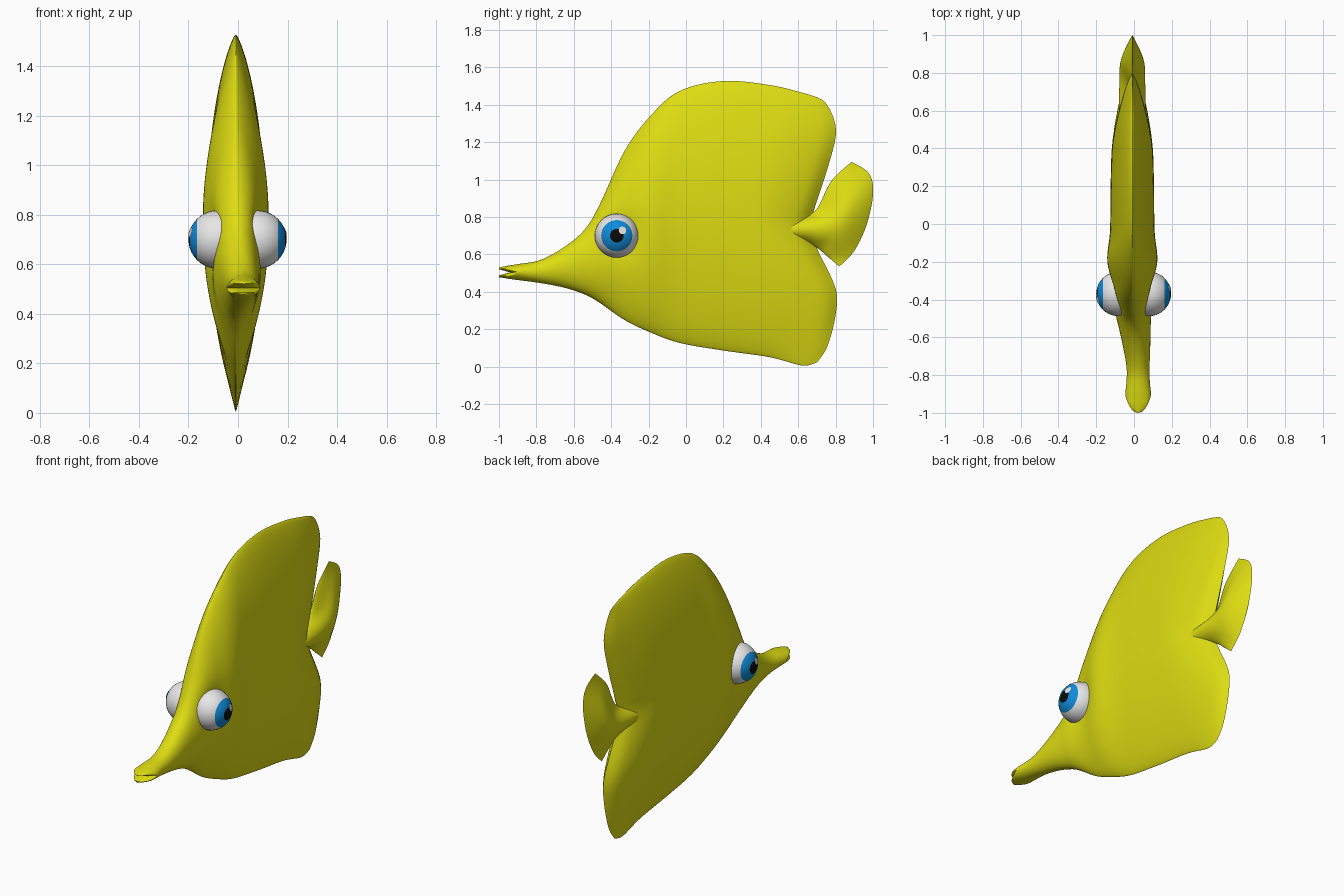
import bpy, bmesh, math
from mathutils import Vector, Matrix

if "Cube" in bpy.data.objects:
    bpy.data.objects.remove(bpy.data.objects["Cube"])


def material(name, rgb):
    m = bpy.data.materials.new(name)
    m.use_nodes = True
    m.diffuse_color = (*rgb, 1)
    bsdf = next(n for n in m.node_tree.nodes if n.type == 'BSDF_PRINCIPLED')
    bsdf.inputs["Base Color"].default_value = (*rgb, 1)
    bsdf.inputs["Roughness"].default_value = 0.6
    return m


yellow = material("yellow skin", (0.73, 0.72, 0.006))
white = material("eye white", (0.8, 0.8, 0.8))
blue = material("iris blue", (0.005, 0.26, 0.7))
black = material("pupil black", (0.003, 0.003, 0.003))


def finish(name, bm, mats):
    mesh = bpy.data.meshes.new(name)
    bm.to_mesh(mesh)
    bm.free()
    for m in mats:
        mesh.materials.append(m)
    ob = bpy.data.objects.new(name, mesh)
    bpy.context.collection.objects.link(ob)
    bpy.ops.object.select_all(action='DESELECT')
    ob.select_set(True)
    bpy.context.view_layer.objects.active = ob
    bpy.ops.object.shade_smooth_by_angle(angle=math.radians(60))
    return ob


def spline(points, steps):
    """Catmull-Rom curve through tuples of any length."""
    pts = [points[0], *points, points[-1]]
    out = []
    for a, b, c, d in zip(pts, pts[1:], pts[2:], pts[3:]):
        for k in range(steps):
            u = k / steps
            out.append(tuple(q + 0.5 * u * (r - p + u * (2*p - 5*q + 4*r - s + u * (3*(q - r) + s - p)))
                             for p, q, r, s in zip(a, b, c, d)))
    return out + [tuple(points[-1])]


def lookup(curve, t):
    for (t0, d0), (t1, d1) in zip(curve, curve[1:]):
        if t <= t1:
            return d0 + (d1 - d0) * (t - t0) / max(t1 - t0, 1e-9)
    return curve[-1][1]


def smooth(a, b, x):
    u = min(1, max(0, (x - a) / (b - a)))
    return u * u * (3 - 2 * u)


def loft(name, columns, centre):
    """Two mirrored sheets of (y, z, half width) columns, welded at the rim."""
    bm = bmesh.new()
    for side in (1, -1):
        grid = [[bm.verts.new((centre(y) + side * w, y, z)) for y, z, w in col] for col in columns]
        for a, b in zip(grid, grid[1:]):
            for i in range(len(a) - 1):
                bm.faces.new((a[i], b[i], b[i + 1], a[i + 1]))
    bmesh.ops.remove_doubles(bm, verts=bm.verts, dist=0.0002)
    bmesh.ops.recalc_face_normals(bm, faces=bm.faces)
    return finish(name, bm, [yellow])


ROWS = 48
heights = [(1 - math.cos(math.pi * i / ROWS)) / 2 for i in range(ROWS + 1)]
EYE_Y, EYE_Z, EYE_R = -0.37, 0.70, 0.118

# Body: stations of y, bottom z, top z, half width
stations = [(-1, .478, .53, .064), (-.95, .47, .54, .068), (-.9, .463, .548, .067),
            (-.78, .447, .57, .06), (-.65, .422, .64, .072), (-.54, .385, .735, .086),
            (-.46, .34, .87, .1), (-.33, .25, 1.15, .112), (-.195, .185, 1.335, .134),
            (-.035, .127, 1.473, .118), (.2, .086, 1.527, .115), (.45, .05, 1.505, .105),
            (.62, .006, 1.465, .06), (.7, .022, 1.44, 0)]
# Rear edge: upper and lower lobes with a notch between them
rear_edge = spline([(0, 0), (.06, .056), (.18, .1), (.28, .1), (.43, 0), (.51, -.04), (.58, -.013),
                    (.73, .056), (.85, .1), (.92, .09), (.98, .045), (1, 0)], 6)
body = []
for y0, zb, zt, width in spline(stations, 7):
    nose = min(1, (y0 + 1) / 0.07)
    width *= math.sqrt(max(0, 1 - (1 - nose) ** 2))
    power = 0.5 + 0.25 * smooth(-.6, -.3, y0)
    column = []
    for t in heights:
        z = zb + (zt - zb) * t
        mouth = 0.06 * max(0, 1 - abs(t - 0.5) / 0.32)
        y = y0 + lookup(rear_edge, t) * smooth(.1, .7, y0) + mouth * (1 - smooth(-1, -.85, y0))
        w = width * max(0, 4 * t * (1 - t)) ** power
        # shallow eye socket
        w -= 0.03 * math.exp(-((y - EYE_Y) ** 2 + (z - EYE_Z) ** 2) / 0.012)
        column.append((y, z, max(0, w)))
    body.append(column)
loft("body", body, lambda y: 0.022 - 0.031 * smooth(-.8, -.35, y))

# Tail fin: bottom y, z, top y, z, half width
tail_stations = [(.5, .67, .5, .79, .07), (.62, .665, .62, .8, .07), (.7, .635, .7, .845, .068),
                 (.755, .59, .775, .99, .06), (.82, .535, .885, 1.095, 0)]
tail_edge = spline([(0, 0), (.15, .07), (.4, .12), (.7, .135), (.89, .1), (1, 0)], 8)
tail = []
for yb, zb, yt, zt, width in spline(tail_stations, 8):
    tail.append([(yb + (yt - yb) * t + lookup(tail_edge, t) * smooth(.6, .82, yb),
                  zb + (zt - zb) * t,
                  max(0, width) * max(0, 4 * t * (1 - t)) ** 0.7) for t in heights])
loft("tail_fin", tail, lambda y: -0.009)

# Eyes: ball coloured by angle from its outward axis, with a thin glint plate
for name, turn in (("left_eye", 0), ("right_eye", math.pi)):
    bm = bmesh.new()
    bmesh.ops.create_uvsphere(bm, u_segments=32, v_segments=20, radius=EYE_R,
                              matrix=Matrix.Rotation(math.pi / 2, 4, 'Y'))
    for f in bm.faces:
        facing = f.calc_center_median().normalized().x
        f.material_index = 2 if facing > 0.95 else 1 if facing > 0.7 else 0
    glint = Vector((0.11, 0.03, 0.028)).normalized()
    spot = Matrix.Translation(glint * (EYE_R + 0.001)) @ glint.to_track_quat('Z', 'Y').to_matrix().to_4x4()
    bmesh.ops.create_circle(bm, cap_ends=True, segments=16, radius=0.021, matrix=spot)
    eye = finish(name, bm, [white, blue, black])
    eye.rotation_euler.z = turn
    eye.location = (0.08 * math.cos(turn) - 0.002, EYE_Y, EYE_Z)
